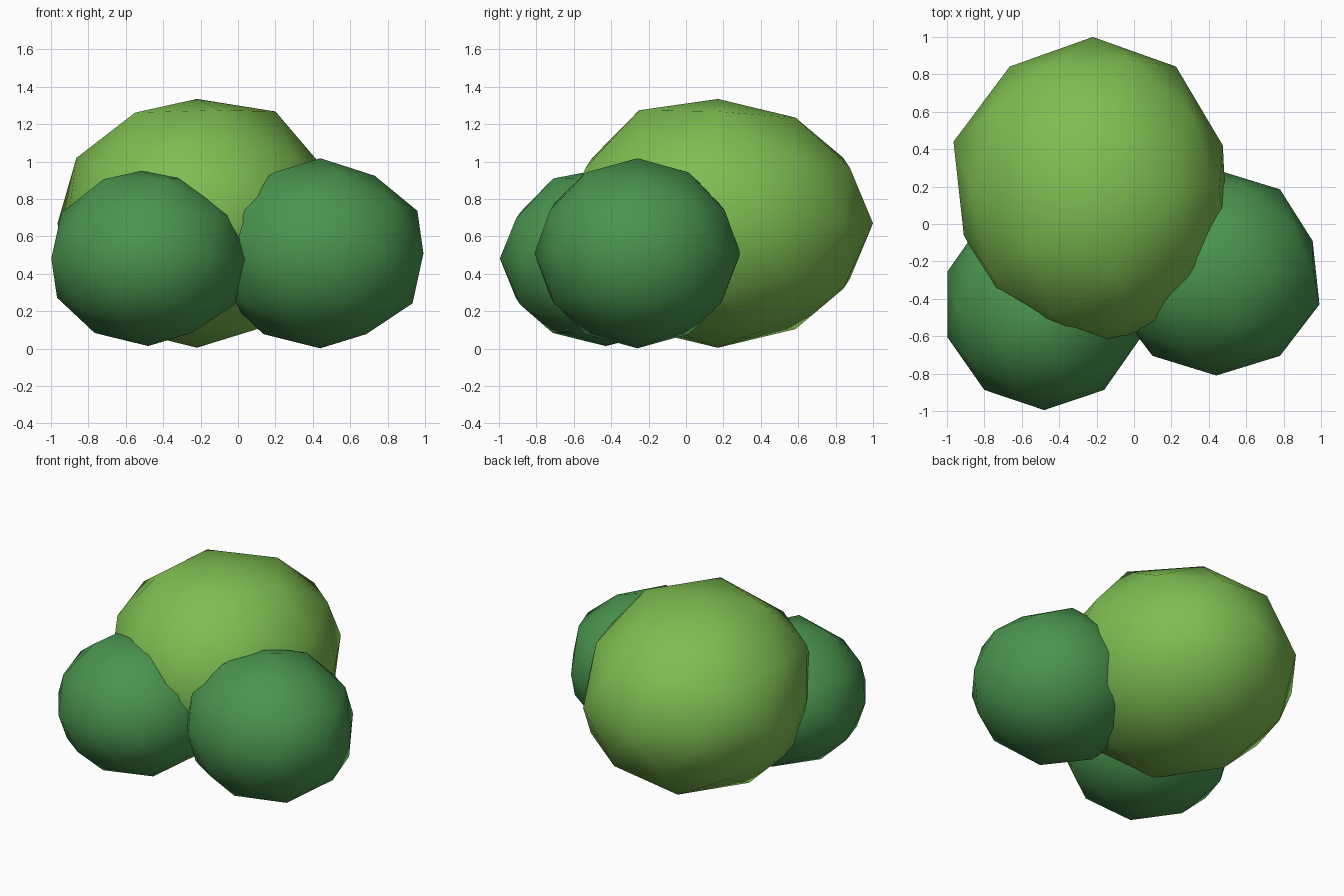
import bpy
import bmesh
from mathutils import Vector

if "Cube" in bpy.data.objects:
    bpy.data.objects.remove(bpy.data.objects["Cube"])


def material(name, rgb):
    m = bpy.data.materials.new(name)
    m.diffuse_color = (*rgb, 1.0)
    m.use_nodes = True
    m.node_tree.nodes["Principled BSDF"].inputs["Base Color"].default_value = m.diffuse_color
    return m


light = material("light leaf green", (0.21, 0.51, 0.083))
dark = material("dark leaf green", (0.068, 0.296, 0.078))


def clump(name, centre, radii, mat, nudges=()):
    """Low-poly leaf ball; each nudge moves the nearest vertex to a point."""
    bm = bmesh.new()
    bmesh.ops.create_icosphere(bm, subdivisions=2, radius=1.0)
    for v in bm.verts:
        v.co = Vector([c + r * a for c, r, a in zip(centre, radii, v.co)])
    for point in nudges:
        p = Vector(point)
        min(bm.verts, key=lambda v: (v.co - p).length).co = p
    for f in bm.faces:
        f.smooth = True
    mesh = bpy.data.meshes.new(name)
    bm.to_mesh(mesh)
    bm.free()
    mesh.materials.append(mat)
    obj = bpy.data.objects.new(name, mesh)
    bpy.context.collection.objects.link(obj)
    return obj


# Tall clump at the back, slightly uneven
clump("large_back_clump", (-0.22, 0.17, 0.67), (0.757, 0.83, 0.665), light, [
    (0.475, 0.42, 0.67), (-0.965, 0.44, 0.67), (-0.91, -0.06, 0.67),
    (0.20, 0.17, 1.268), (-0.55, -0.09, 1.262), (-0.10, -0.25, 1.275),
])

# Two smaller clumps in front
clump("left_front_clump", (-0.48, -0.43, 0.482), (0.545, 0.565, 0.468), dark, [
    (-0.52, -0.50, 0.95), (-0.26, -0.43, 0.915),
    (-0.72, -0.60, 0.905), (-0.40, -0.71, 0.91),
])
clump("right_front_clump", (0.44, -0.26, 0.51), (0.58, 0.55, 0.508), dark, [
    (0.955, -0.09, 0.51), (0.73, -0.26, 0.925),
])
